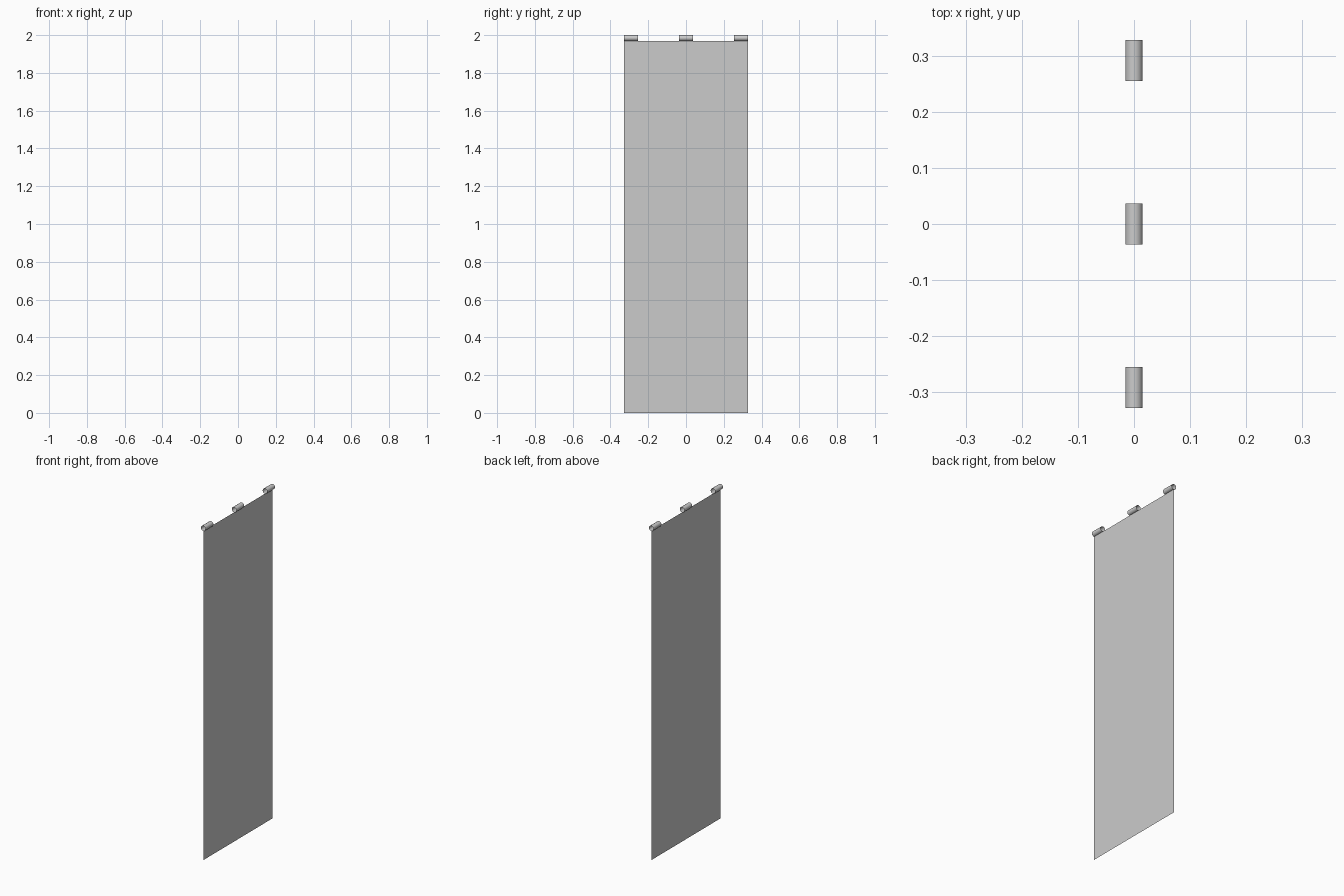
import bpy

if "Cube" in bpy.data.objects:
    bpy.data.objects.remove(bpy.data.objects["Cube"])

HALF_W = 0.328    # half width of the cloth along y
R = 0.0155        # loop radius
LOOP_LEN = 0.073
TOP = 2.0 - 2 * R

# Hanging cloth: a single thin sheet
mesh = bpy.data.meshes.new("banner_cloth")
mesh.from_pydata([(0, -HALF_W, 0), (0, HALF_W, 0), (0, HALF_W, TOP), (0, -HALF_W, TOP)],
                 [], [(0, 1, 2, 3)])
cloth = bpy.data.objects.new("banner_cloth", mesh)
bpy.context.collection.objects.link(cloth)


# Open fabric loops along the top edge
def hanging_loop(name, y):
    bpy.ops.mesh.primitive_cylinder_add(vertices=16, radius=R, depth=LOOP_LEN,
                                        end_fill_type='NOTHING',
                                        location=(0, y, 2.0 - R),
                                        rotation=(1.5707963, 0, 0))
    loop = bpy.context.object
    loop.name = name
    bpy.ops.object.shade_smooth_by_angle()


edge = HALF_W - LOOP_LEN / 2
for name, y in (("loop_left", -edge), ("loop_middle", 0), ("loop_right", edge)):
    hanging_loop(name, y)
